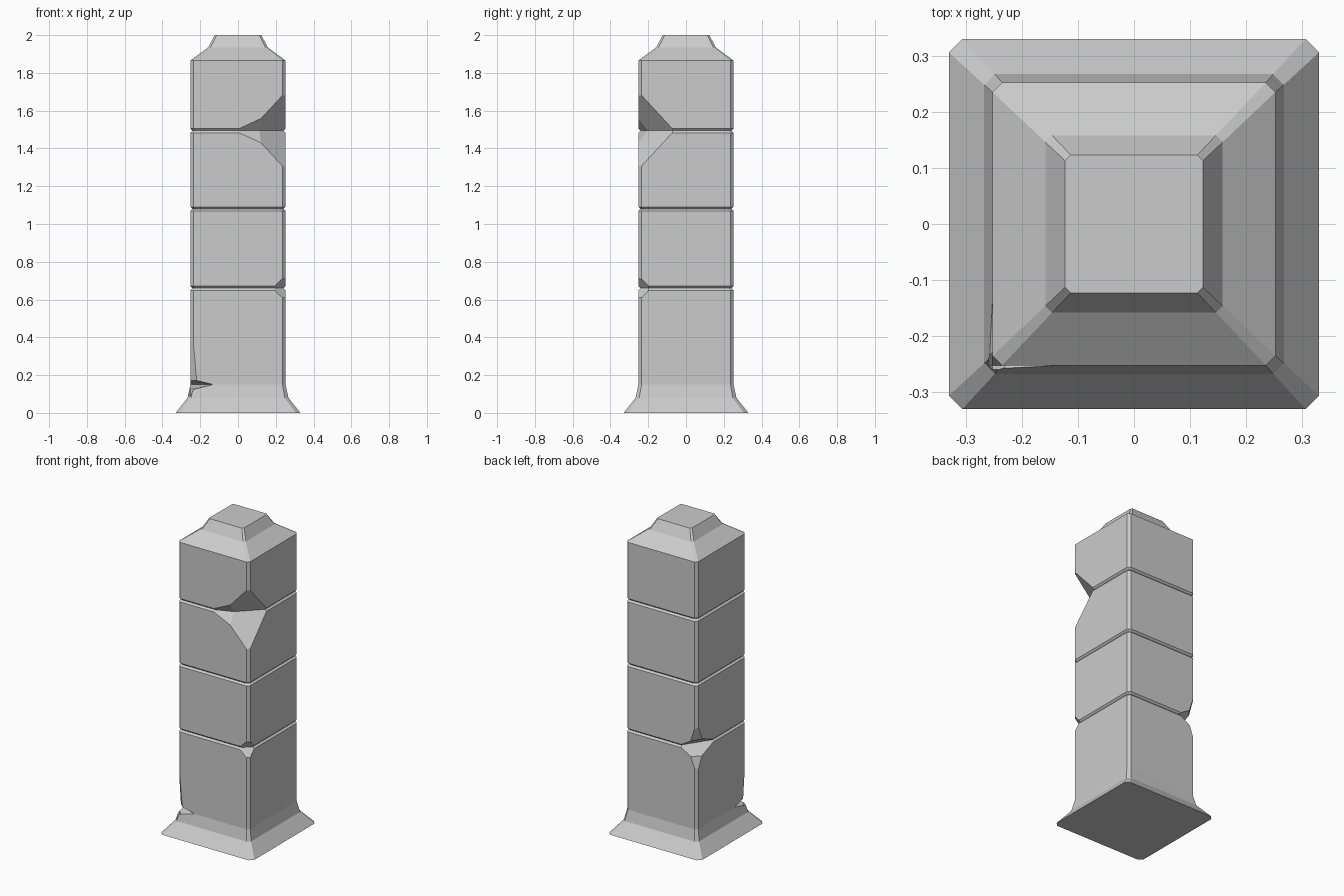
import bpy, bmesh

if "Cube" in bpy.data.objects:
    bpy.data.objects.remove(bpy.data.objects["Cube"])

W = 0.252   # half width of the shaft
C = 0.017   # corner chamfer


def mesh_object(name, bm):
    bmesh.ops.recalc_face_normals(bm, faces=bm.faces)
    mesh = bpy.data.meshes.new(name)
    bm.to_mesh(mesh)
    bm.free()
    obj = bpy.data.objects.new(name, mesh)
    bpy.context.collection.objects.link(obj)
    return obj


# Pillar profile: (height, half width, chamfer)
profile = [(0, 0.33, 0.024), (0.08, 0.267, 0.019), (0.15, W, C)]
grooves = (0.66, 1.08, 1.494)
for z in grooves:
    profile += [(z - 0.011, W, C), (z, W - 0.011, C), (z + 0.011, W, C)]
profile += [(1.865, W, C), (1.935, 0.158, 0.012), (2.0, 0.123, 0.01)]

# Pillar body: stacked chamfered squares
bm = bmesh.new()
rings = []
for z, h, c in profile:
    k = h - c
    outline = [(h, -k), (h, k), (k, h), (-k, h), (-h, k), (-h, -k), (-k, -h), (k, -h)]
    rings.append([bm.verts.new((x, y, z)) for x, y in outline])
for a, b in zip(rings, rings[1:]):
    for i in range(8):
        j = (i + 1) % 8
        bm.faces.new((a[i], a[j], b[j], b[i]))
bm.faces.new(rings[0][::-1])
bm.faces.new(rings[-1])
pillar = mesh_object("stone_pillar", bm)


def chip(sx, sy, z, lx, ly, up, down):
    """Break an octahedral chip out of one shaft corner."""
    bm = bmesh.new()
    for dx, dy, dz in ((lx, 0, 0), (-lx, 0, 0), (0, ly, 0), (0, -ly, 0), (0, 0, up), (0, 0, -down)):
        bm.verts.new((sx * W + dx, sy * W + dy, z + dz))
    bmesh.ops.convex_hull(bm, input=bm.verts[:])
    cutter = mesh_object("chip_cutter", bm)
    cutter.hide_render = True
    mod = pillar.modifiers.new("chip", 'BOOLEAN')
    mod.operation = 'DIFFERENCE'
    mod.solver = 'EXACT'
    mod.object = cutter
    bpy.context.view_layer.objects.active = pillar
    bpy.ops.object.modifier_apply(modifier=mod.name)
    bpy.data.objects.remove(cutter)


# Large break, front right
chip(1, -1, grooves[2], 0.19, 0.19, 0.205, 0.205)
chip(1, -1, grooves[2], 0.27, 0.104, 0.125, 0.125)
# Small break, front right
chip(1, -1, grooves[0], 0.07, 0.065, 0.067, 0.067)
# Medium break, back left
chip(-1, 1, grooves[0], 0.125, 0.19, 0.075, 0.075)
chip(-1, 1, grooves[0], 0.06, 0.08, 0.18, 0.16)
# Break at the foot, front left
chip(-1, -1, 0.15, 0.122, 0.122, 0.03, 0.03)
chip(-1, -1, 0.15, 0.035, 0.035, 0.4, 0.075)
